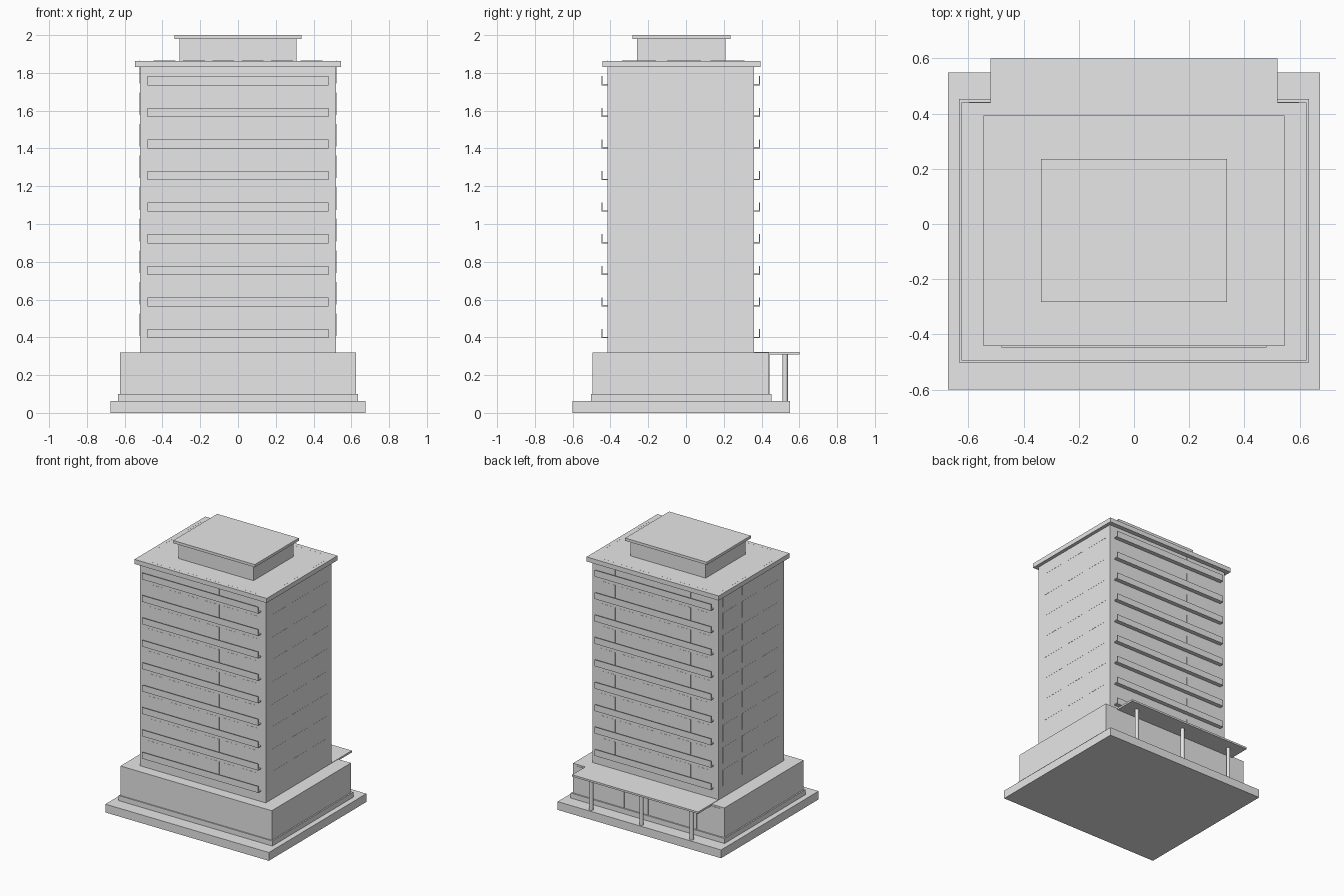
import bpy, bmesh
from mathutils import Matrix, Vector

cube = bpy.data.objects.get("Cube")
if cube:
    bpy.data.objects.remove(cube, do_unlink=True)

concrete = bpy.data.materials.new("concrete_grey")
concrete.use_nodes = True
grey = (0.8, 0.8, 0.8, 1)
concrete.diffuse_color = grey
concrete.node_tree.nodes["Principled BSDF"].inputs["Base Color"].default_value = grey


def finish(name, bm):
    mesh = bpy.data.meshes.new(name)
    bm.to_mesh(mesh)
    bm.free()
    mesh.materials.append(concrete)
    obj = bpy.data.objects.new(name, mesh)
    bpy.context.collection.objects.link(obj)
    return obj


def boxes(name, spans):
    """One object from boxes given as (x0, x1, y0, y1, z0, z1)."""
    bm = bmesh.new()
    for x0, x1, y0, y1, z0, z1 in spans:
        centre = Vector((x0 + x1, y0 + y1, z0 + z1)) / 2
        size = Matrix.Diagonal((x1 - x0, y1 - y0, z1 - z0, 1))
        bmesh.ops.create_cube(bm, size=1, matrix=Matrix.Translation(centre) @ size)
    return finish(name, bm)


def block(name, half, y0, y1, z0, z1):
    return boxes(name, [(-half, half, y0, y1, z0, z1)])


# Main stacked masses
FRONT, BACK, SIDE = -0.415, 0.36, 0.52
block("ground_slab", 0.675, -0.6, 0.55, 0, 0.062)
block("plinth_step", 0.635, -0.502, 0.453, 0.062, 0.1)
block("podium", 0.625, -0.494, 0.44, 0.1, 0.32)
block("tower", SIDE, FRONT, BACK, 0.32, 1.83)
block("roof_slab", 0.546, -0.442, 0.394, 1.83, 1.864)
block("penthouse", 0.31, -0.26, 0.21, 1.864, 1.98)
block("penthouse_roof", 0.337, -0.283, 0.236, 1.98, 2.0)

# Balconies: a floor with an upright parapet on each storey
FLOORS = [0.396 + 0.1673 * i for i in range(9)]
for name, wall, out in (("front_balconies", FRONT, -1), ("back_balconies", BACK, 1)):
    parts = []
    edge = wall + out * 0.032
    inner = edge - out * 0.005
    for z in FLOORS:
        parts.append((-0.48, 0.48, min(wall, edge), max(wall, edge), z, z + 0.007))
        parts.append((-0.48, 0.48, min(inner, edge), max(inner, edge), z, z + 0.048))
    boxes(name, parts)

# Thin window plates
T = 0.001
long_side, short_side = [], []
for z in FLOORS:
    top = z + 0.13
    for i in range(6):
        x = -0.39 + 0.156 * i
        for wall in (FRONT, BACK):
            long_side.append((x - 0.058, x + 0.058, wall - T, wall + T, z + 0.01, top))
    for y in (-0.25, -0.01, 0.22):
        for wall in (-SIDE, SIDE):
            short_side.append((wall - T, wall + T, y - 0.09, y + 0.09, z + 0.01, top))
boxes("balcony_windows", long_side)
boxes("side_windows", short_side)

# Entrance glazing, canopy and columns at the back
boxes("entrance_panels", [(x + 0.002, x + 0.198, 0.439, 0.443, 0.1, 0.308)
                          for x in (-0.6, -0.4, -0.2, 0, 0.2, 0.4)])
block("entrance_canopy", 0.52, 0.34, 0.6, 0.309, 0.323)
bm = bmesh.new()
for x in (-0.415, 0, 0.415):
    bmesh.ops.create_cone(bm, cap_ends=True, segments=16, radius1=0.014, radius2=0.014,
                          depth=0.247, matrix=Matrix.Translation((x, 0.525, 0.1855)))
columns = finish("canopy_columns", bm)
bpy.context.view_layer.objects.active = columns
columns.select_set(True)
bpy.ops.object.shade_smooth_by_angle()
